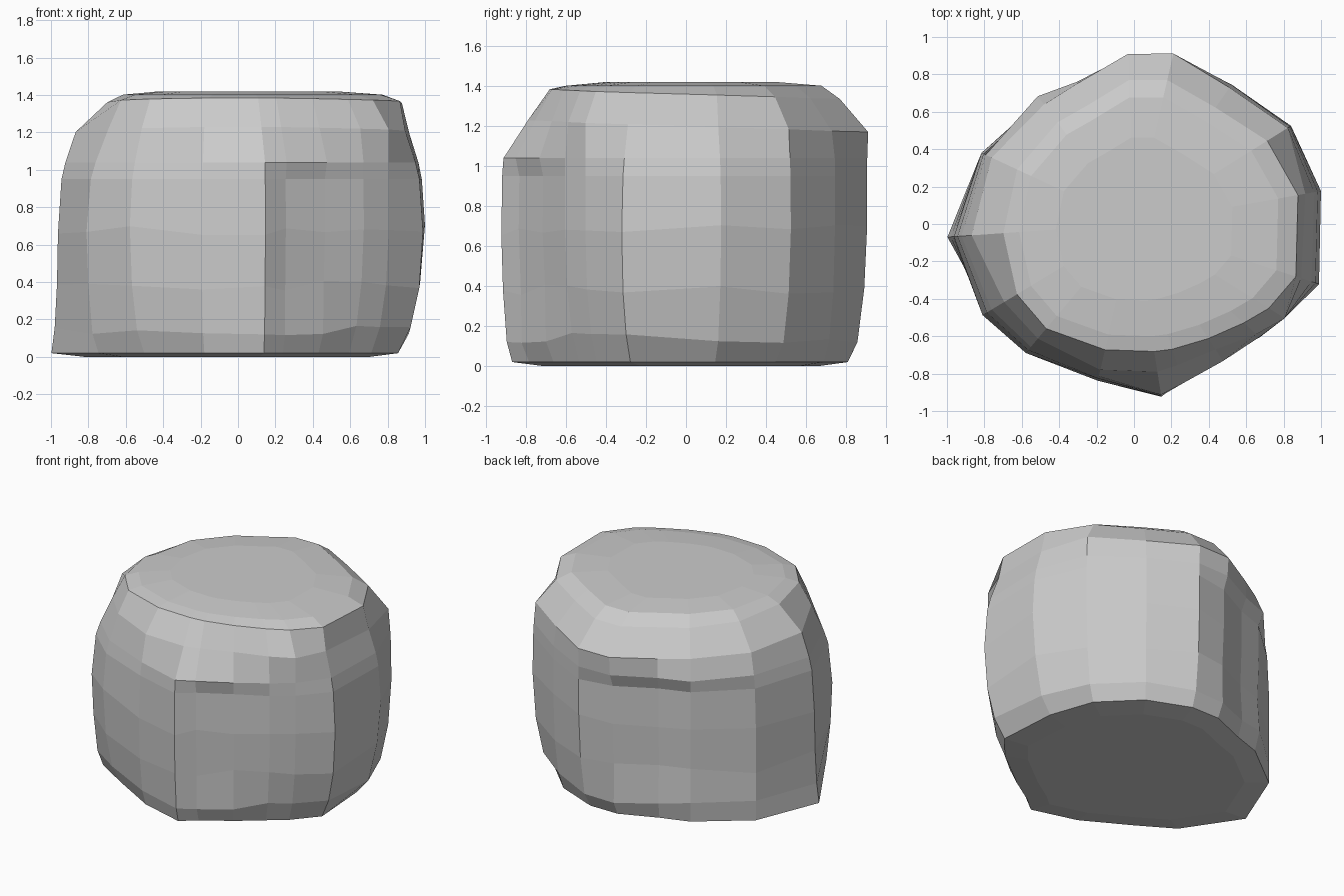
import bpy, bmesh, random
from math import radians, sin, cos

if "Cube" in bpy.data.objects:
    bpy.data.objects.remove(bpy.data.objects["Cube"])

random.seed(4)

# Outline directions (degrees, 0 = +x) and radii of the four key rings
ANGLES = [10, 32, 55, 77, 92, 112, 127, 155, 184, 211, 230, 257, 279, 287, 303, 318, 328, 342]
FOOT = [.84, .85, .84, .83, .81, .76, .80, .90, 1.0, .87, .78, .80, .88, .82, .79, .80, .84, .90]
WAIST = [1.015, .99, .91, .93, .90, .82, .86, .90, .965, .945, .90, .86, .935, .90, .88, .905, .95, 1.04]
SHOULDER = [.93, .97, .89, .935, .91, .81, .80, .84, .87, .81, .80, .80, .80, .79, .80, .88, .95, .94]
CROWN = [.89, .84, .76, .79, .77, .68, .68, .69, .70, .73, .73, .69, .69, .70, .73, .79, .85, .91]


def blend(a, b, t):
    return [p + (q - p) * t for p, q in zip(a, b)]


def scaled(a, s):
    return [p * s for p in a]


def chamfered(t_slope, t_ledge):
    """Upper waist: slopes inward early, but stays full above the two ledges."""
    slope, ledge = blend(WAIST, SHOULDER, t_slope), blend(WAIST, SHOULDER, t_ledge)
    full = lambda a: 50 < a < 130 or 270 < a < 330
    return [l if full(a) else s for a, s, l in zip(ANGLES, slope, ledge)]


# Rings from the ground up: (height, radii)
RINGS = [
    (0.00, scaled(FOOT, .82)),
    (0.02, FOOT),
    (0.14, blend(FOOT, WAIST, .5)),
    (0.38, blend(FOOT, WAIST, .85)),
    (0.68, WAIST),
    (0.95, chamfered(.2, .03)),
    (1.04, chamfered(.42, .08)),
    (1.20, SHOULDER),
    (1.36, CROWN),
    (1.402, scaled(CROWN, .88)),
    (1.42, scaled(CROWN, .6)),
]


def dent(angle, z):
    """Shallow front-right panel and the deeper recess under the back-left ledge."""
    if 286 <= angle <= 310 and .3 < z < 1.0:
        return .025
    if 90 <= angle <= 130 and .3 < z < 1.0:
        return .035
    return 0


def lift(angle, z):
    """Uneven heights: the front rim sits higher, the back shoulder lower."""
    s = -sin(radians(angle))
    if .1 < z < .9:
        return random.uniform(-.03, .03)
    if z == 1.36:
        return .025 * s
    if z == 1.20:
        return .03 * s
    return 0


# Boulder: faceted loft through the rings
bm = bmesh.new()
loops = []
for z, radii in RINGS:
    loop = []
    for a, r in zip(ANGLES, radii):
        r -= dent(a, z)
        loop.append(bm.verts.new((r * cos(radians(a)), r * sin(radians(a)), z + lift(a, z))))
    loops.append(loop)

n = len(ANGLES)
for low, high in zip(loops, loops[1:]):
    for i in range(n):
        j = (i + 1) % n
        bm.faces.new((low[i], low[j], high[j], high[i]))
bm.faces.new(loops[0][::-1])
bm.faces.new(loops[-1])
bmesh.ops.recalc_face_normals(bm, faces=bm.faces)

mesh = bpy.data.meshes.new("boulder")
bm.to_mesh(mesh)
bm.free()
boulder = bpy.data.objects.new("boulder", mesh)
bpy.context.collection.objects.link(boulder)
